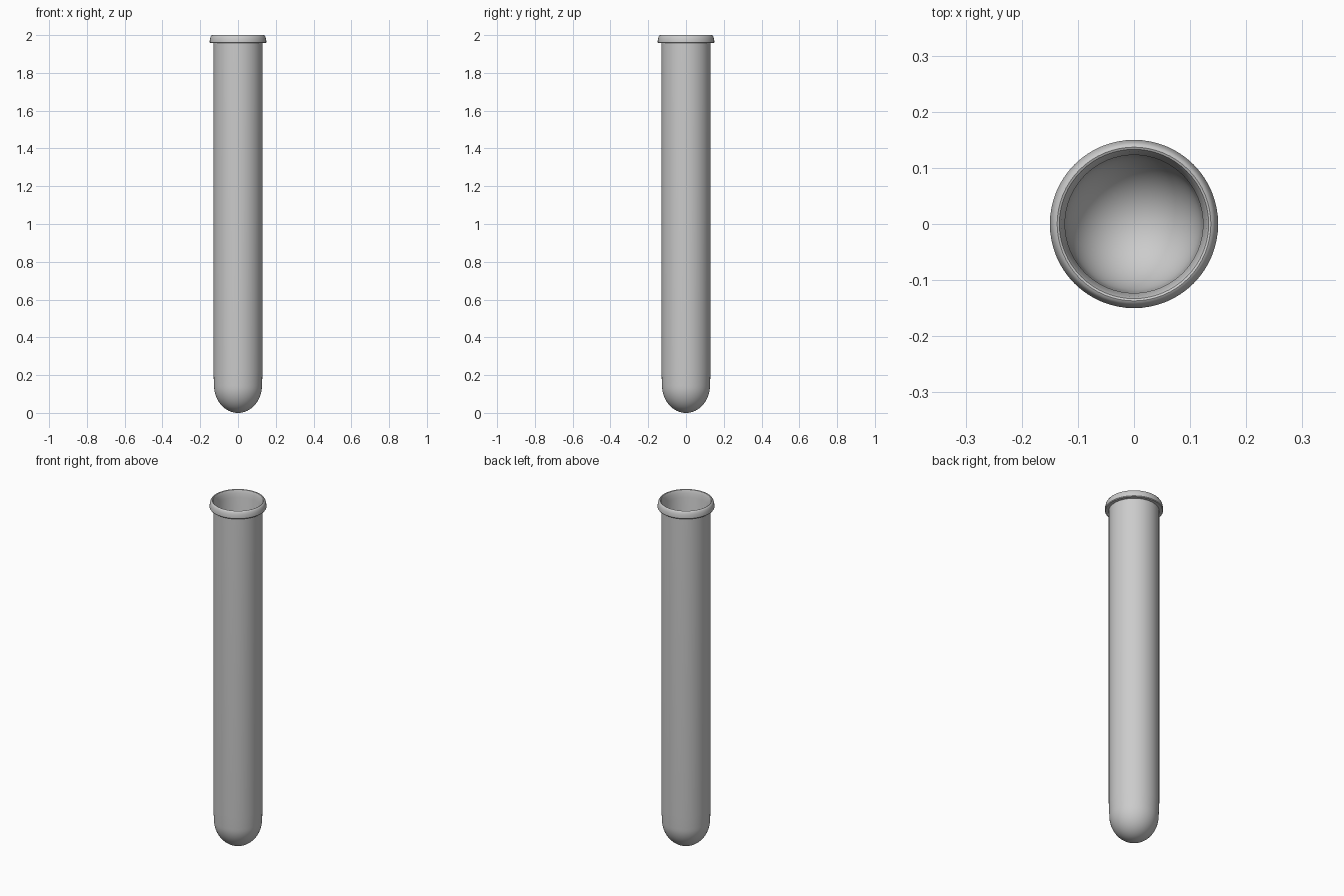
import bpy, bmesh, math

if "Cube" in bpy.data.objects:
    bpy.data.objects.remove(bpy.data.objects["Cube"])

SEGMENTS = 64


def dome(radius, bottom, centre, steps=16):
    """Quarter-ellipse profile from the pole up to the wall."""
    return [(radius * math.sin(a), centre - (centre - bottom) * math.cos(a))
            for a in (i * math.pi / 2 / steps for i in range(steps + 1))]


def lathe(name, profile):
    bm = bmesh.new()
    verts = [bm.verts.new((r, 0, z)) for r, z in profile]
    edges = [bm.edges.new(pair) for pair in zip(verts, verts[1:])]
    bmesh.ops.spin(bm, geom=verts + edges, cent=(0, 0, 0), axis=(0, 0, 1),
                   angle=2 * math.pi, steps=SEGMENTS, use_duplicate=False)
    bmesh.ops.remove_doubles(bm, verts=bm.verts, dist=1e-5)
    bmesh.ops.recalc_face_normals(bm, faces=bm.faces)
    mesh = bpy.data.meshes.new(name)
    bm.to_mesh(mesh)
    bm.free()
    obj = bpy.data.objects.new(name, mesh)
    bpy.context.collection.objects.link(obj)
    bpy.ops.object.select_all(action='DESELECT')
    obj.select_set(True)
    bpy.context.view_layer.objects.active = obj
    bpy.ops.object.shade_smooth_by_angle(angle=math.radians(35))
    return obj


# Outer wall with rounded bottom
outer = dome(0.127, 0.0, 0.145) + [(0.13, 0.22), (0.13, 1.957)]

# Flared rim, rounded over the top into the mouth
rim = [(0.147, 1.957), (0.15, 1.961), (0.15, 1.968), (0.148, 1.981),
       (0.145, 1.992), (0.141, 1.998), (0.137, 2.0), (0.133, 1.998),
       (0.130, 1.991), (0.128, 1.98), (0.123, 1.957)]

# Inner wall, parallel to the outside
inner = [(0.123, 0.22)] + dome(0.12, 0.008, 0.145)[::-1]

lathe("test_tube", outer + rim + inner)
